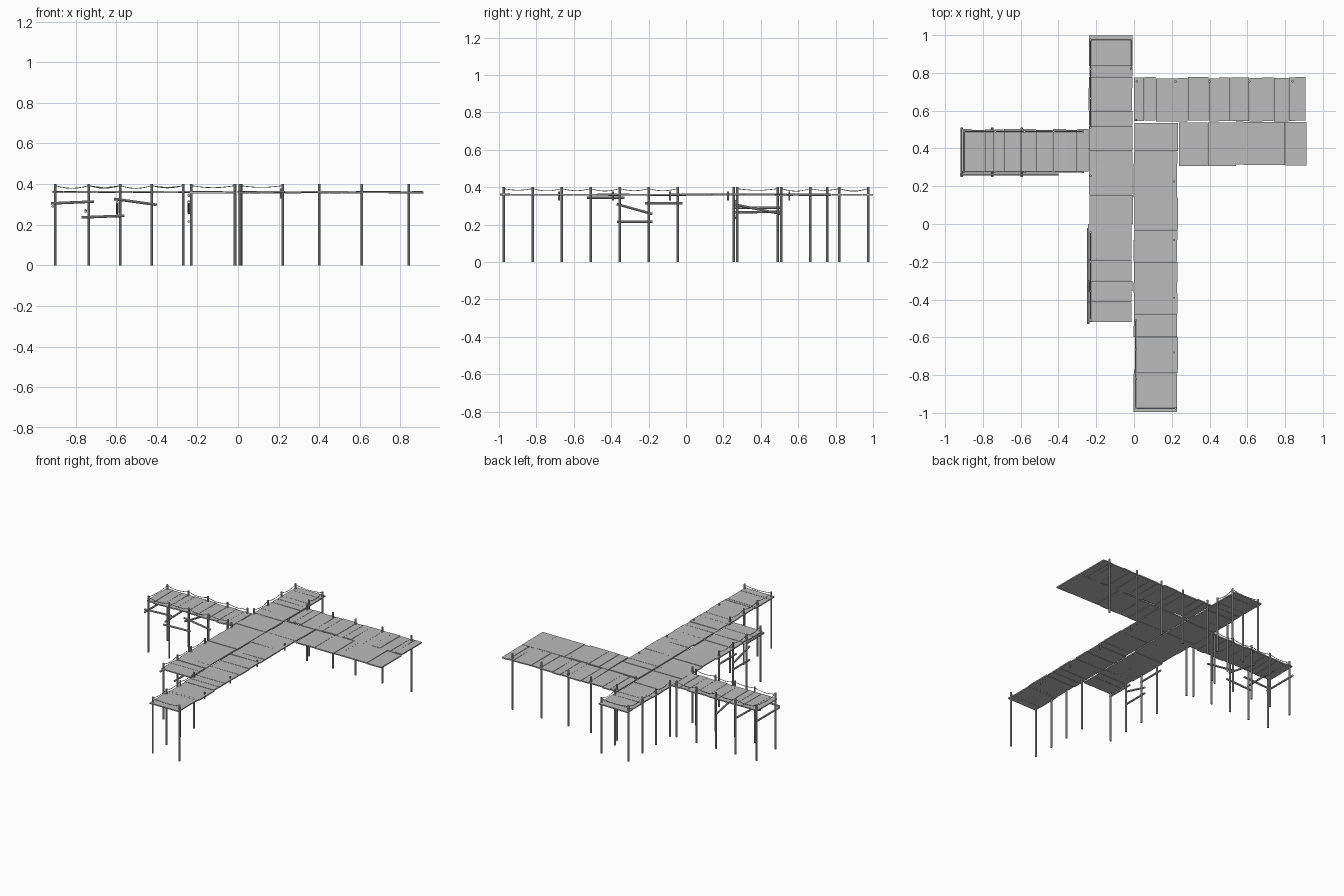
import bpy, bmesh, math, random
from mathutils import Vector, Matrix

random.seed(4)
if "Cube" in bpy.data.objects:
    bpy.data.objects.remove(bpy.data.objects["Cube"])

wood = bpy.data.materials.new("grey_wood")
wood.use_nodes = True
GREY = (0.5, 0.5, 0.5, 1)
wood.diffuse_color = GREY
wood.node_tree.nodes["Principled BSDF"].inputs["Base Color"].default_value = GREY

DECK_Z, THICK, POST_TOP = 0.36, 0.008, 0.4


def finish(name, bm):
    mesh = bpy.data.meshes.new(name)
    bm.to_mesh(mesh)
    bm.free()
    mesh.materials.append(wood)
    obj = bpy.data.objects.new(name, mesh)
    bpy.context.collection.objects.link(obj)
    return obj


def add_rod(bm, a, b, radius, sides=8):
    a, b = Vector(a), Vector(b)
    turn = (b - a).to_track_quat('Z', 'Y').to_matrix().to_4x4()
    bmesh.ops.create_cone(bm, cap_ends=True, segments=sides, radius1=radius, radius2=radius,
                          depth=(b - a).length, matrix=Matrix.Translation((a + b) / 2) @ turn)


def deck(name, axis, low, high, cuts):
    """Planks between the cuts along one axis, spanning low to high on the other."""
    bm = bmesh.new()
    for start, end in zip(cuts, cuts[1:]):
        jitter = random.uniform(-0.004, 0.004)
        length, width = end - start - 0.002, high - low
        along, across = (start + end) / 2, (low + high) / 2 + jitter
        centre = (along, across) if axis == 'X' else (across, along)
        size = (length, width) if axis == 'X' else (width, length)
        place = Matrix.Translation((*centre, DECK_Z + random.uniform(-0.0015, 0.0015)))
        tilt = Matrix.Rotation(random.uniform(-0.008, 0.008), 4, axis)
        bmesh.ops.create_cube(bm, size=1, matrix=place @ tilt @ Matrix.Diagonal((*size, THICK, 1)))
    finish(name, bm)


def posts(name, points, bottom=0.0, top=POST_TOP, radius=0.0065):
    bm = bmesh.new()
    for x, y in points:
        add_rod(bm, (x, y, bottom), (x, y, top), radius)
    finish(name, bm)


def ropes(name, points):
    """Sagging rope from post to post."""
    bm = bmesh.new()
    for (x0, y0), (x1, y1) in zip(points, points[1:]):
        sag = random.uniform(0.008, 0.014)
        pts = []
        for i in range(7):
            t = i / 6
            pts.append((x0 + (x1 - x0) * t, y0 + (y1 - y0) * t,
                        0.392 - sag * math.sin(math.pi * t)))
        for a, b in zip(pts, pts[1:]):
            add_rod(bm, a, b, 0.002, 5)
    finish(name, bm)


def braces(name, rods):
    bm = bmesh.new()
    for a, b in rods:
        add_rod(bm, a, b, 0.0065)
    finish(name, bm)


# Plank decks
deck("long_deck_right", 'Y', -0.24, -0.01,
     [-0.52, -0.415, -0.355, -0.3, -0.19, 0, 0.155, 0.32, 0.385, 0.52, 0.6, 0.72, 0.78, 0.835, 0.945, 1])
deck("long_deck_left", 'Y', 0, 0.23,
     [-0.995, -0.94, -0.79, -0.77, -0.6, -0.54, -0.475, -0.365, -0.31, -0.2, -0.085, -0.03, 0.14, 0.32,
      0.385, 0.535])
deck("side_deck_back", 'X', 0.545, 0.775,
     [0, 0.055, 0.115, 0.23, 0.285, 0.395, 0.45, 0.51, 0.61, 0.68, 0.74, 0.82, 0.855, 0.91])
deck("side_deck_front", 'X', 0.31, 0.54, [0.238, 0.31, 0.39, 0.54, 0.58, 0.80, 0.915])
deck("narrow_deck", 'X', 0.275, 0.5,
     [-0.915, -0.86, -0.79, -0.74, -0.69, -0.6, -0.52, -0.43, -0.36, -0.3, -0.24])

# Posts
STEP = 0.155
narrow_front = [(-0.9 + STEP * i + (0.01 if i else 0), 0.275) for i in range(5)]
narrow_back = [(x, 0.49) for x, _ in narrow_front]
north_right = [(-0.23, 0.51 + STEP * i) for i in range(4)]
north_left = [(-0.015, 0.82), (-0.015, 0.975)]
south_right = [(-0.23, -0.51 + STEP * i) for i in range(4)]
south_left = [(0.01, -0.975 + STEP * i) for i in range(4)]
corner = (0.22, -0.975)
posts("narrow_deck_posts", narrow_front + narrow_back)
posts("long_deck_right_posts", north_right + north_left + south_right + [(-0.23, 0.255)])
posts("long_deck_left_posts", south_left + [corner])
posts("side_deck_posts", [(x, 0.755) for x in (0.015, 0.22, 0.4, 0.61, 0.84)])
posts("mooring_stubs", [(0.212, y) for y in (-0.68, -0.39, -0.085, 0.225)] + [(0.012, 0.552)],
      0.33, 0.378, 0.005)

# Rope railings
ropes("narrow_deck_ropes", narrow_front[::-1] + narrow_back)
ropes("north_ropes", north_right + north_left[::-1])
ropes("south_right_rope", south_right)
ropes("south_left_rope", [corner] + south_left)

# Cross braces below the decks
braces("narrow_deck_braces", [
    ((-0.92, 0.262, 0.305), (-0.71, 0.262, 0.314)),
    ((-0.77, 0.262, 0.236), (-0.56, 0.262, 0.244)),
    ((-0.61, 0.262, 0.327), (-0.40, 0.262, 0.298)),
    ((-0.912, 0.25, 0.29), (-0.912, 0.51, 0.29)),
    ((-0.75, 0.25, 0.265), (-0.75, 0.51, 0.27)),
    ((-0.595, 0.25, 0.31), (-0.595, 0.51, 0.257))])
braces("long_deck_braces", [
    ((-0.242, -0.53, 0.345), (-0.242, -0.33, 0.343)),
    ((-0.242, -0.37, 0.31), (-0.242, -0.18, 0.257)),
    ((-0.242, -0.37, 0.215), (-0.242, -0.18, 0.215)),
    ((-0.242, -0.22, 0.314), (-0.242, -0.02, 0.314))])
